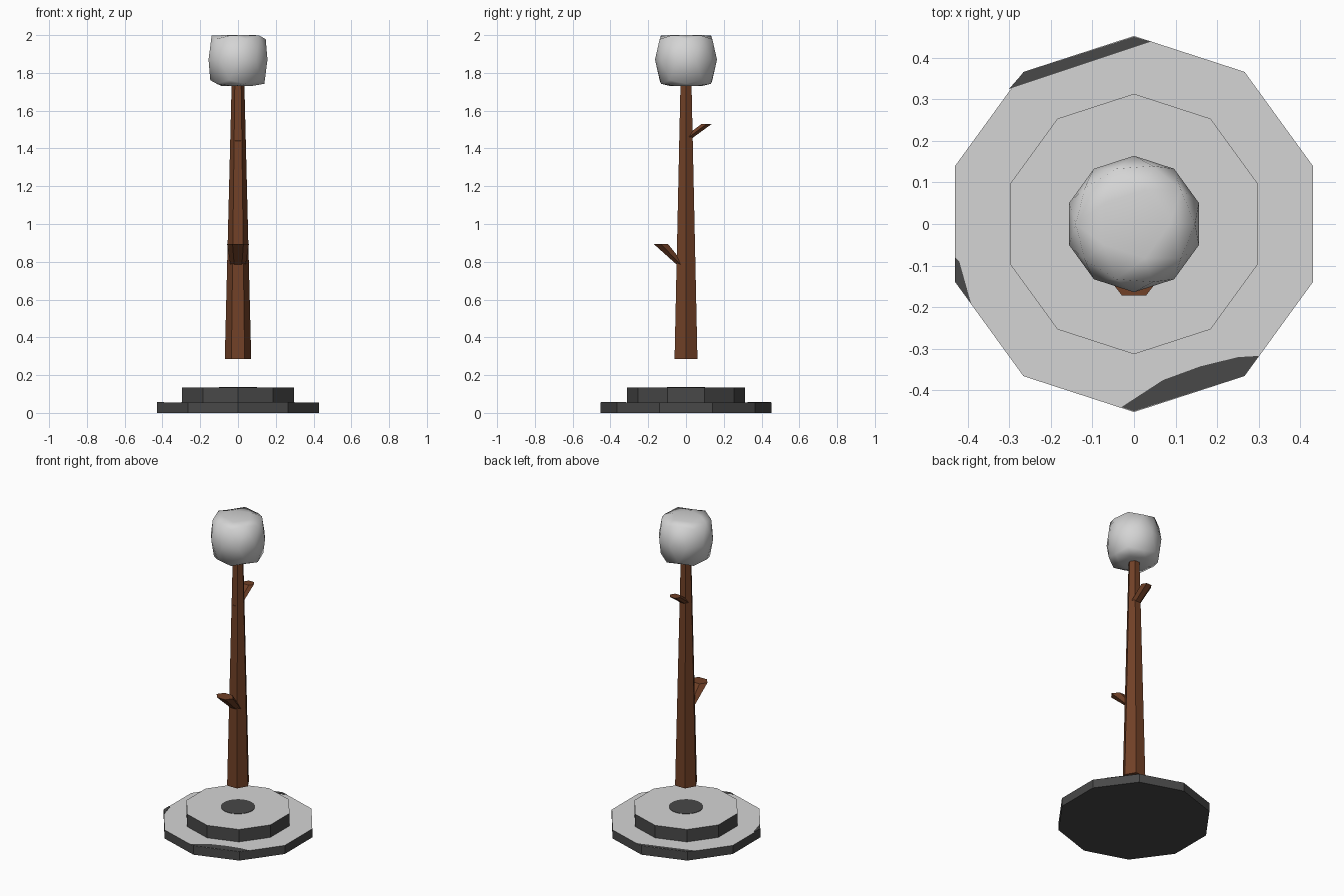
import bpy, bmesh, math

if "Cube" in bpy.data.objects:
    bpy.data.objects.remove(bpy.data.objects["Cube"])


def material(name, rgb):
    m = bpy.data.materials.new(name)
    m.diffuse_color = (*rgb, 1)
    m.use_nodes = True
    m.node_tree.nodes["Principled BSDF"].inputs["Base Color"].default_value = m.diffuse_color
    return m


WHITE = material("snow white", (0.66, 0.66, 0.66))
DARK = material("dark grey stone", (0.065, 0.065, 0.065))
BROWN = material("brown bark", (0.165, 0.052, 0.02))


def finish(name, bm, mats):
    bmesh.ops.recalc_face_normals(bm, faces=bm.faces)
    me = bpy.data.meshes.new(name)
    bm.to_mesh(me)
    bm.free()
    for m in mats:
        me.materials.append(m)
    ob = bpy.data.objects.new(name, me)
    bpy.context.collection.objects.link(ob)
    return ob


def loft(name, bottom, top, z0, z1, mats, top_mat=0):
    """Closed solid between two matching outlines."""
    bm = bmesh.new()
    a = [bm.verts.new((x, y, z0)) for x, y in bottom]
    b = [bm.verts.new((x, y, z1)) for x, y in top]
    n = len(a)
    bm.faces.new(a[::-1])
    bm.faces.new(b).material_index = top_mat
    for i in range(n):
        j = (i + 1) % n
        bm.faces.new((a[i], a[j], b[j], b[i]))
    return finish(name, bm, mats)


def ring(n, rx, ry=None, cy=0, start=0):
    ry = rx if ry is None else ry
    return [(rx * math.cos(start + 2 * math.pi * i / n),
             cy + ry * math.sin(start + 2 * math.pi * i / n)) for i in range(n)]


# Two-step ten-sided base with white tops
for name, r, z0, z1 in (("base_lower_step", 0.452, 0, 0.055),
                        ("base_upper_step", 0.313, 0.055, 0.135)):
    o = ring(10, r, start=math.pi / 2)
    loft(name, o, o, z0, z1, [DARK, WHITE], 1)

# Bare dark patches on the white tops
patches = {
    "bare_patch_back": [(0, .45), (-.265, .365), (-.3, .325), (.04, .438)],
    "bare_patch_left": [(-.43, -.08), (-.43, -.138), (-.392, -.19), (-.42, -.09)],
    "bare_patch_front": [(0, -.45), (.265, -.365), (.3, -.317), (.25, -.32),
                         (.16, -.342), (.07, -.375), (-.03, -.44)],
}
for name, o in patches.items():
    loft(name, o, o, 0.054, 0.057, [DARK])
o = ring(24, 0.1)
loft("bare_patch_centre", o, o, 0.134, 0.137, [DARK])

# Tapered six-sided trunk, floating above the base
loft("trunk", ring(6, 0.07), ring(6, 0.033), 0.285, 1.77, [BROWN])

# Slanted branch stubs with level ends
s = 3 ** 0.5 / 2
loft("front_branch", ring(6, 0.035, 0.015 / s, 0.005),
     ring(6, 0.058, 0.038 / s, -0.134), 0.75, 0.895, [BROWN])
loft("back_branch", ring(6, 0.03, 0.025 / s, -0.012),
     ring(6, 0.036, 0.027 / s, 0.11), 1.44, 1.53, [BROWN])

# Smooth low-poly ball with flattened top and bottom
bm = bmesh.new()
bmesh.ops.create_icosphere(bm, subdivisions=2, radius=0.164)
for v in bm.verts:
    v.co.z = 1.87 + max(-0.14, min(0.13, v.co.z * 1.48))
for f in bm.faces:
    f.smooth = True
finish("snow_ball", bm, [WHITE])
